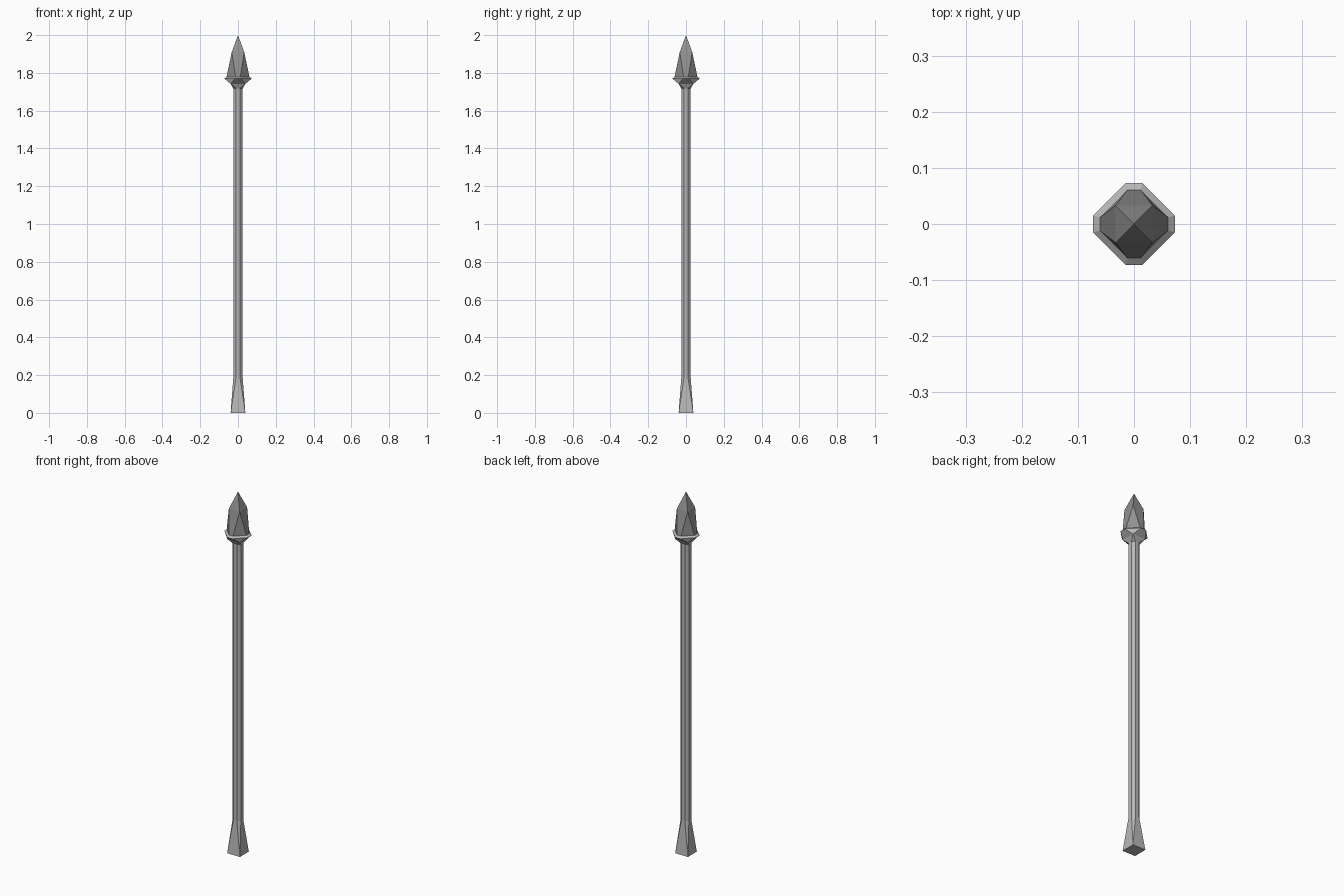
import bpy, bmesh

if "Cube" in bpy.data.objects:
    bpy.data.objects.remove(bpy.data.objects["Cube"])


def material(name, v):
    m = bpy.data.materials.new(name)
    m.diffuse_color = (v, v, v, 1)
    m.use_nodes = True
    m.node_tree.nodes["Principled BSDF"].inputs["Base Color"].default_value = m.diffuse_color
    return m


def loft(name, rings, mat):
    """Each ring (a, b, z) is an octagon; a == b makes a square, 0 a point."""
    bm = bmesh.new()
    loops = []
    for a, b, z in rings:
        pts = [(a, -b), (a, b), (b, a), (-b, a), (-a, b), (-a, -b), (-b, -a), (b, -a)]
        loops.append([bm.verts.new((x, y, z)) for x, y in pts])
    for lo, hi in zip(loops, loops[1:]):
        for i in range(8):
            j = (i + 1) % 8
            bm.faces.new((lo[i], lo[j], hi[j], hi[i]))
    bm.faces.new(loops[0][::-1])
    bm.faces.new(loops[-1])
    bmesh.ops.remove_doubles(bm, verts=bm.verts[:], dist=0.0005)
    bmesh.ops.recalc_face_normals(bm, faces=bm.faces[:])
    me = bpy.data.meshes.new(name)
    bm.to_mesh(me)
    bm.free()
    me.materials.append(mat)
    ob = bpy.data.objects.new(name, me)
    bpy.context.collection.objects.link(ob)
    return ob


light = material("light steel", 0.48)
dark = material("dark steel", 0.28)

# octagonal shaft flaring into a square foot
loft("shaft", [(0.039, 0.039, 0), (0.025, 0.0105, 0.185), (0.025, 0.0105, 1.72)], light)
# collar: octagon to square to wide rim
loft("collar", [(0.025, 0.0105, 1.718), (0.039, 0.039, 1.742),
                (0.073, 0.015, 1.77), (0.061, 0.012, 1.779)], light)
# faceted spear head
loft("spear_head", [(0.061, 0.012, 1.778), (0.033, 0.033, 1.91), (0, 0, 2.0)], dark)
